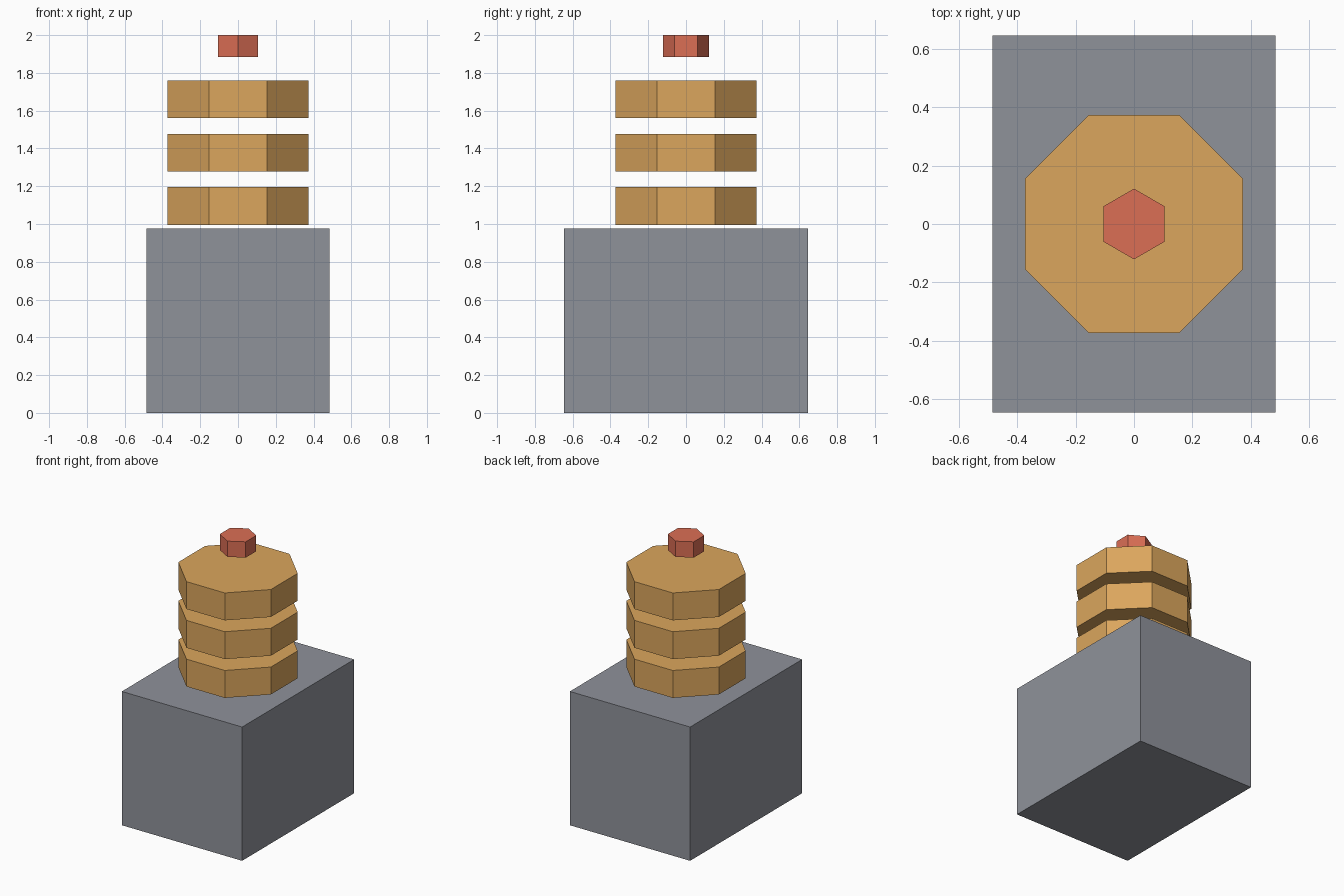
import bpy
from math import cos, pi

if "Cube" in bpy.data.objects:
    bpy.data.objects.remove(bpy.data.objects["Cube"], do_unlink=True)


def make_material(name, srgb):
    # Convert display values to linear
    colour = [((c / 255 + 0.055) / 1.055) ** 2.4 for c in srgb] + [1.0]
    mat = bpy.data.materials.new(name)
    mat.use_nodes = True
    mat.diffuse_color = colour
    mat.node_tree.nodes["Principled BSDF"].inputs["Base Color"].default_value = colour
    return mat


def finish(name, mat):
    obj = bpy.context.object
    obj.name = obj.data.name = name
    obj.data.materials.append(mat)
    return obj


def prism(name, sides, radius, bottom, top, turn, mat):
    bpy.ops.mesh.primitive_cylinder_add(
        vertices=sides, radius=radius, depth=top - bottom,
        location=(0, 0, (bottom + top) / 2), rotation=(0, 0, turn))
    return finish(name, mat)


grey = make_material("slate grey", (143, 146, 154))
amber = make_material("amber", (219, 166, 93))
red = make_material("brick red", (219, 110, 85))

# Rectangular base block
width, depth, height = 0.97, 1.29, 0.975
bpy.ops.mesh.primitive_cube_add(size=1, location=(0, 0, height / 2))
base = finish("base_block", grey)
base.scale = (width, depth, height)

# Three spaced octagonal discs, flat sides square to the base
for i in range(3):
    bottom = 0.995 + i * 0.2825
    prism(f"disc_{i + 1}", 8, 0.373 / cos(pi / 8), bottom, bottom + 0.2, pi / 8, amber)

# Small hexagonal cap with corners toward front and back
prism("top_cap", 6, 0.121, 1.885, 2.0, 0, red)
